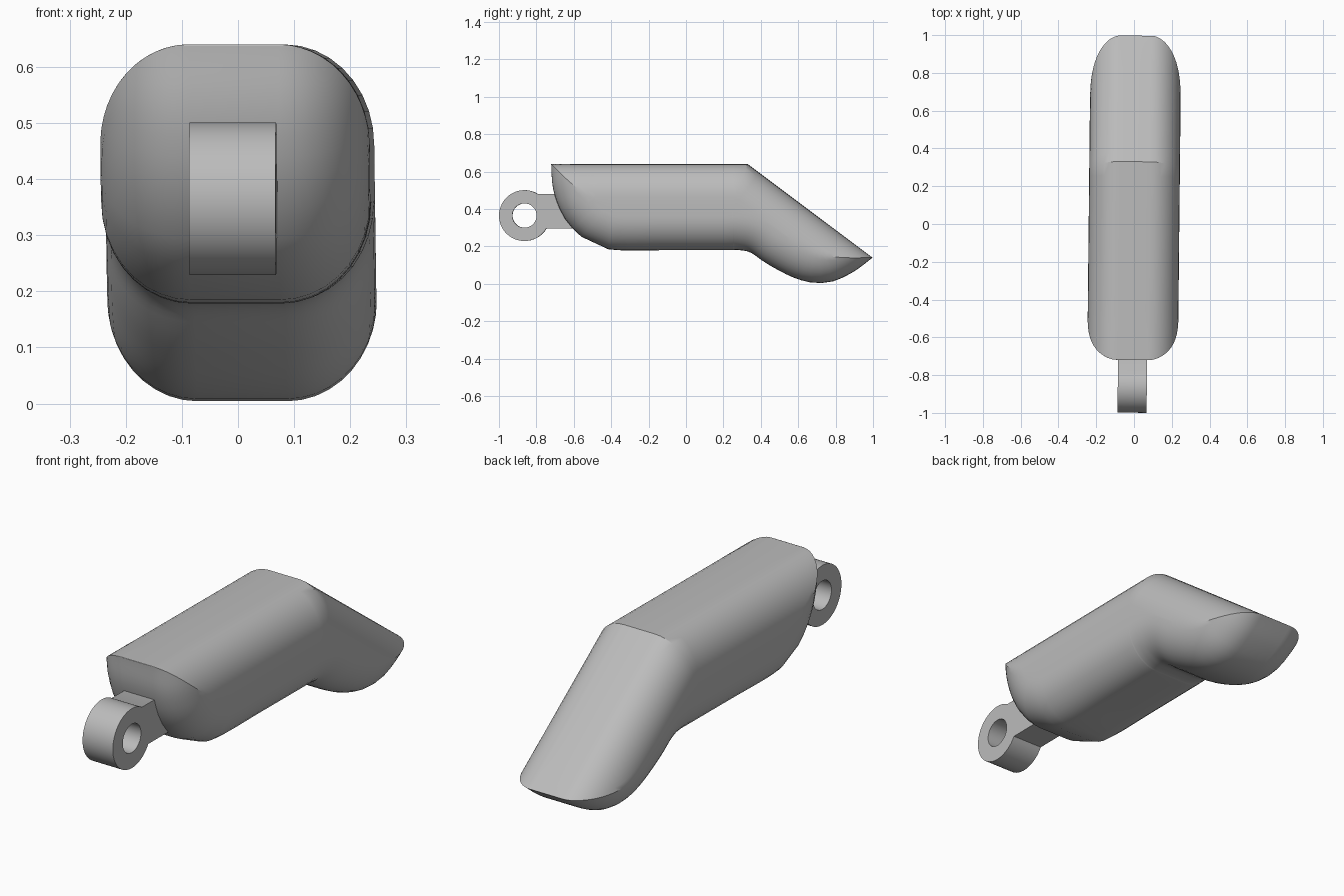
import bpy, bmesh, math
from mathutils import Vector, Matrix

cube = bpy.data.objects.get("Cube")
if cube:
    bpy.data.objects.remove(cube, do_unlink=True)

grey = bpy.data.materials.new("plain grey")
grey.use_nodes = True
colour = (0.5, 0.5, 0.5, 1)
grey.diffuse_color = colour
grey.node_tree.nodes["Principled BSDF"].inputs["Base Color"].default_value = colour

YAW = Matrix.Rotation(math.radians(-0.6), 4, 'Z')
FLAT, ROUND_X, ROUND_D = 0.08, 0.16, 0.18   # flat half width and edge rounding
STEPS = 9

# Side outline (y, z): straight top edges and a curved underside
front_top, bend, tip = Vector((-0.72, 0.64)), Vector((0.33, 0.64)), Vector((0.997, 0.14))
under = [front_top] + [Vector(p) for p in (
    (-0.71, 0.51), (-0.665, 0.38), (-0.59, 0.28), (-0.485, 0.205), (-0.36, 0.18),
    (-0.1, 0.18), (0.12, 0.18), (0.22, 0.18), (0.29, 0.18), (0.35, 0.165),
    (0.43, 0.11), (0.55, 0.045), (0.64, 0.013), (0.72, 0.004), (0.8, 0.018),
    (0.9, 0.068))] + [tip]


def smooth_path(points, steps):
    """Sample a smooth path through the points."""
    ends = [points[0] * 2 - points[1]] + points + [points[-1] * 2 - points[-2]]
    out = []
    for a, b, c, d in zip(ends, ends[1:], ends[2:], ends[3:]):
        for i in range(steps):
            t = i / steps
            out.append(0.5 * (2 * b + (c - a) * t + (2 * a - 5 * b + 4 * c - d) * t * t
                              + (3 * b - a - 3 * c + d) * t ** 3))
    return out + [points[-1]]


underside = smooth_path(under, 40)


def make_rib(top, inward):
    """Largest circle touching the top edge and the underside."""
    best = None
    for p in underside:
        v = p - top
        depth = v.dot(inward)
        if depth > 1e-6:
            r = v.length_squared / (2 * depth)
            if best is None or r < best[0]:
                best = (r, p)
    r, foot = best
    return top, top + inward * r, foot, r


def edge_ribs(start, end, count):
    along = (end - start).normalized()
    inward = Vector((along.y, -along.x))
    return [make_rib(start.lerp(end, 0.5 - 0.5 * math.cos(math.pi * i / count)), inward)
            for i in range(1, count)]


def width(depth):
    k = min(depth / ROUND_D, 1)
    return FLAT + ROUND_X * math.sqrt(1 - (1 - k) ** 2)


def ring(rib):
    """Closed cross-section: top edge, side, bottom edge, then mirrored."""
    top, mid, foot, r = rib

    def rounded(edge):
        out = []
        for i in range(STEPS + 1):
            d = min(r, ROUND_D) * (1 - math.cos(math.pi / 2 * i / STEPS))
            p = edge.lerp(mid, d / r if r else 0)
            out.append((width(d), p.x, p.y))
        return out

    side = rounded(top) + [(width(r), mid.x, mid.y)] + rounded(foot)[::-1]
    return side + [(-x, y, z) for x, y, z in reversed(side)]


def finish(obj):
    obj.data.materials.clear()
    obj.data.materials.append(grey)
    bpy.ops.object.select_all(action='DESELECT')
    obj.select_set(True)
    bpy.context.view_layer.objects.active = obj
    bpy.ops.object.shade_smooth_by_angle(angle=math.radians(30))


# Body: ribs along the barrel, a mitred rib at the bend, ribs along the sloped end
half = (bend.y - 0.18) / 2
slope = (tip - bend).normalized()
reach = half * math.tan(math.acos(slope.x) / 2)
barrel = edge_ribs(front_top, bend - Vector((reach, 0)), 40)
nose = edge_ribs(bend + slope * reach, tip, 40)
mid = bend - Vector((reach, half))
foot = Vector((mid.x, 0.18))
ribs = ([(front_top, front_top, front_top, 0)] + barrel + [(bend, mid, foot, half)]
        + nose + [(tip, tip, tip, 0)])

bm = bmesh.new()
rings = [[bm.verts.new(p) for p in ring(rib)] for rib in ribs]
for a, b in zip(rings, rings[1:]):
    n = len(a)
    for i in range(n):
        j = (i + 1) % n
        bm.faces.new((a[i], a[j], b[j], b[i]))
bmesh.ops.remove_doubles(bm, verts=bm.verts, dist=0.0004)
bmesh.ops.dissolve_degenerate(bm, edges=bm.edges, dist=0.0002)
bmesh.ops.recalc_face_normals(bm, faces=bm.faces)
mesh = bpy.data.meshes.new("body")
bm.to_mesh(mesh)
bm.free()
body = bpy.data.objects.new("body", mesh)
bpy.context.collection.objects.link(body)
body.matrix_world = YAW
finish(body)

# Hinge lug: flat outline with a pin hole, extruded sideways
centre, outer, hole = Vector((-0.863, 0.365)), 0.136, 0.065


def arc(radius, start, end, count):
    angles = [math.radians(start + (end - start) * i / count) for i in range(count + 1)]
    return [centre + radius * Vector((math.cos(a), math.sin(a))) for a in angles]


outline = arc(outer, 58, 329, 40) + [Vector((-0.5, 0.295)), Vector((-0.5, 0.48))]
curve = bpy.data.curves.new("hinge_lug", 'CURVE')
curve.dimensions = '2D'
curve.fill_mode = 'BOTH'
curve.extrude = 0.077
for points in (outline, arc(hole, 0, 360, 36)[:-1]):
    spline = curve.splines.new('POLY')
    spline.points.add(len(points) - 1)
    for sp, p in zip(spline.points, points):
        sp.co = (p.x, p.y, 0, 1)
    spline.use_cyclic_u = True
lug = bpy.data.objects.new("hinge_lug", curve)
bpy.context.collection.objects.link(lug)
lug.matrix_world = YAW @ Matrix(((0, 0, 1, 0), (1, 0, 0, 0), (0, 1, 0, 0), (0, 0, 0, 1)))
bpy.ops.object.select_all(action='DESELECT')
lug.select_set(True)
bpy.context.view_layer.objects.active = lug
bpy.ops.object.convert(target='MESH')
lug = bpy.context.view_layer.objects.active
bm = bmesh.new()
bm.from_mesh(lug.data)
bmesh.ops.remove_doubles(bm, verts=bm.verts, dist=0.0002)
bmesh.ops.recalc_face_normals(bm, faces=bm.faces)
bm.to_mesh(lug.data)
bm.free()
finish(lug)
